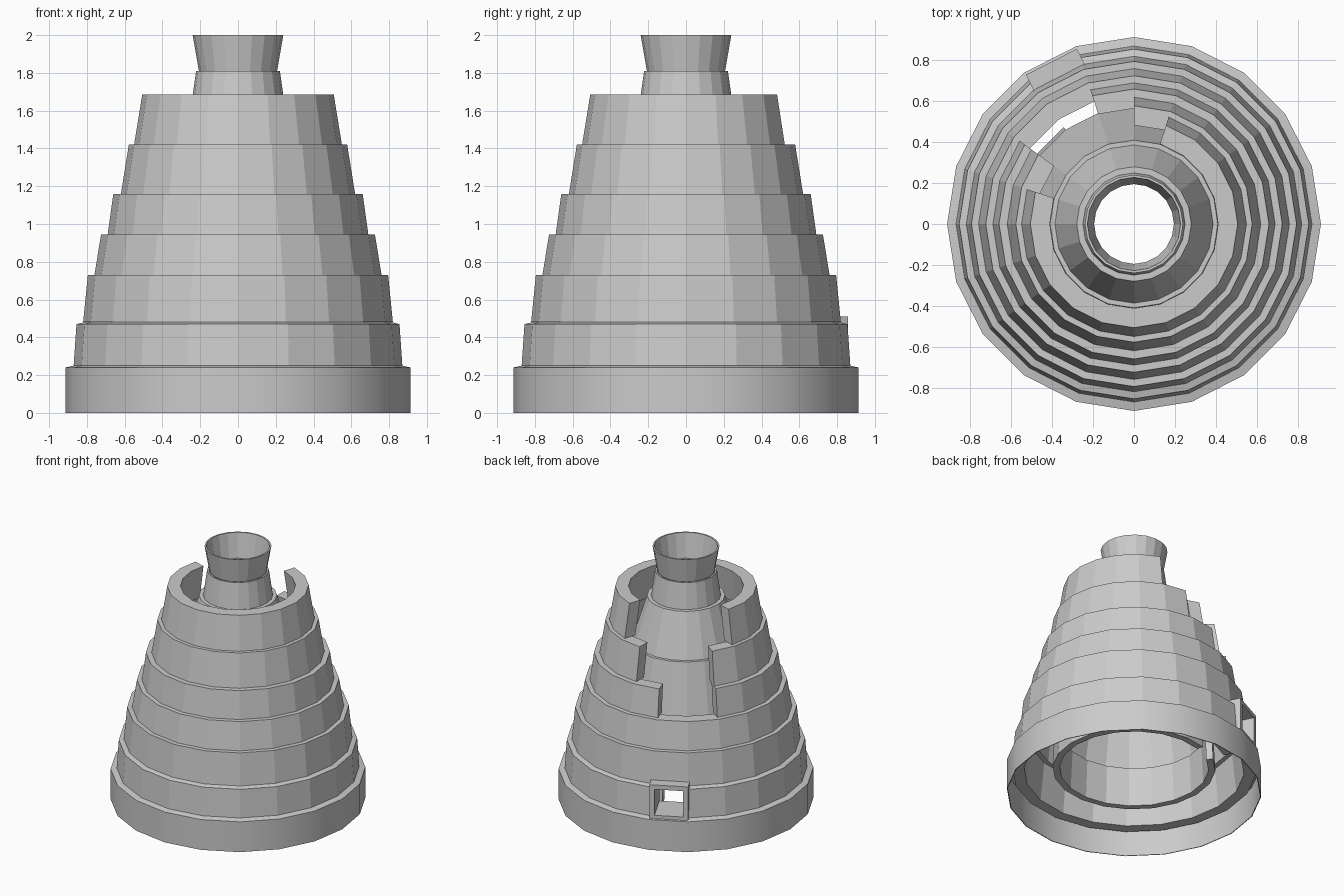
import bpy, bmesh, math
from mathutils import Matrix

if "Cube" in bpy.data.objects:
    bpy.data.objects.remove(bpy.data.objects["Cube"])

SIDES = 20
STEP = 2 * math.pi / SIDES


def ring(name, profile, start=0, end=SIDES):
    """Revolve a closed (radius, z) profile from side index start to end."""
    bm = bmesh.new()
    full = end - start == SIDES
    cols = []
    for k in range(start, end if full else end + 1):
        c, s = math.cos(k * STEP), math.sin(k * STEP)
        cols.append([bm.verts.new((r * c, r * s, z)) for r, z in profile])
    n = len(profile)
    for i in range(len(cols) if full else len(cols) - 1):
        a, b = cols[i], cols[(i + 1) % len(cols)]
        for j in range(n):
            bm.faces.new((a[j], b[j], b[(j + 1) % n], a[(j + 1) % n]))
    if not full:
        bm.faces.new(cols[0])
        bm.faces.new(cols[-1][::-1])
    return finish(name, bm)


def finish(name, bm):
    bmesh.ops.recalc_face_normals(bm, faces=bm.faces)
    me = bpy.data.meshes.new(name)
    bm.to_mesh(me)
    bm.free()
    ob = bpy.data.objects.new(name, me)
    bpy.context.collection.objects.link(ob)
    return ob


# Thin base skirt, smooth around its side
base = ring("base_course", [(.914, 0), (.914, .24), (.87, .25), (.866, .244), (.908, .234), (.908, 0)])
bpy.context.view_layer.objects.active = base
base.select_set(True)
bpy.ops.object.shade_smooth_by_angle(angle=math.radians(30))

# Bevelled course above the skirt, left open at the doorway
ring("door_course", [(.875, .18), (.855, .47), (.815, .48), (.76, .48), (.79, .18)], 7, 26)

# Outer wall courses: z0, z1, bottom radius, top radius, first and last side
courses = [
    (.48, .73, .82, .795, 0, 20),
    (.73, .945, .76, .725, 0, 20),
    (.945, 1.16, .69, .66, 8, 26),
    (1.16, 1.42, .62, .578, 8, 25),
    (1.42, 1.685, .55, .507, 9, 24),
]
for i, (z0, z1, r0, r1, a, b) in enumerate(courses):
    ring(f"outer_course_{i + 1}",
         [(r0, z0), (r1, z1), (r1 - .095, z1), (r0 - .095, z0)], a, b)

# Inner wall: z0, z1, radii, thickness, sides; the lowest is open at the doorway
inner = [
    (.20, .50, .585, .57, .05, 7, 26),
    (.50, 1.27, .57, .41, .03, 0, 20),
    (1.27, 1.61, .387, .28, .03, 0, 20),
    (1.61, 1.81, .25, .222, .012, 0, 20),
    (1.81, 2.0, .207, .24, .012, 0, 20),
]
for i, (z0, z1, r0, r1, t, a, b) in enumerate(inner):
    ring(f"inner_wall_{i + 1}",
         [(r0, z0), (r1, z1), (r1 - t, z1), (r0 - t, z0)], a, b)

# Door frame: a square tube through the wall on one side of the polygon
bm = bmesh.new()
loops = []
for d, w, z0, z1 in ((.89, .14, .24, .51), (.64, .14, .24, .51),
                     (.64, .103, .27, .475), (.89, .103, .27, .475)):
    loops.append([bm.verts.new((d, y, z)) for y, z in
                  ((-w, z0), (w, z0), (w, z1), (-w, z1))])
for i in range(4):
    a, b = loops[i], loops[(i + 1) % 4]
    for j in range(4):
        k = (j + 1) % 4
        bm.faces.new((a[j], a[k], b[k], b[j]))
bmesh.ops.rotate(bm, verts=bm.verts, matrix=Matrix.Rotation(6.5 * STEP, 3, 'Z'))
finish("door_frame", bm)
